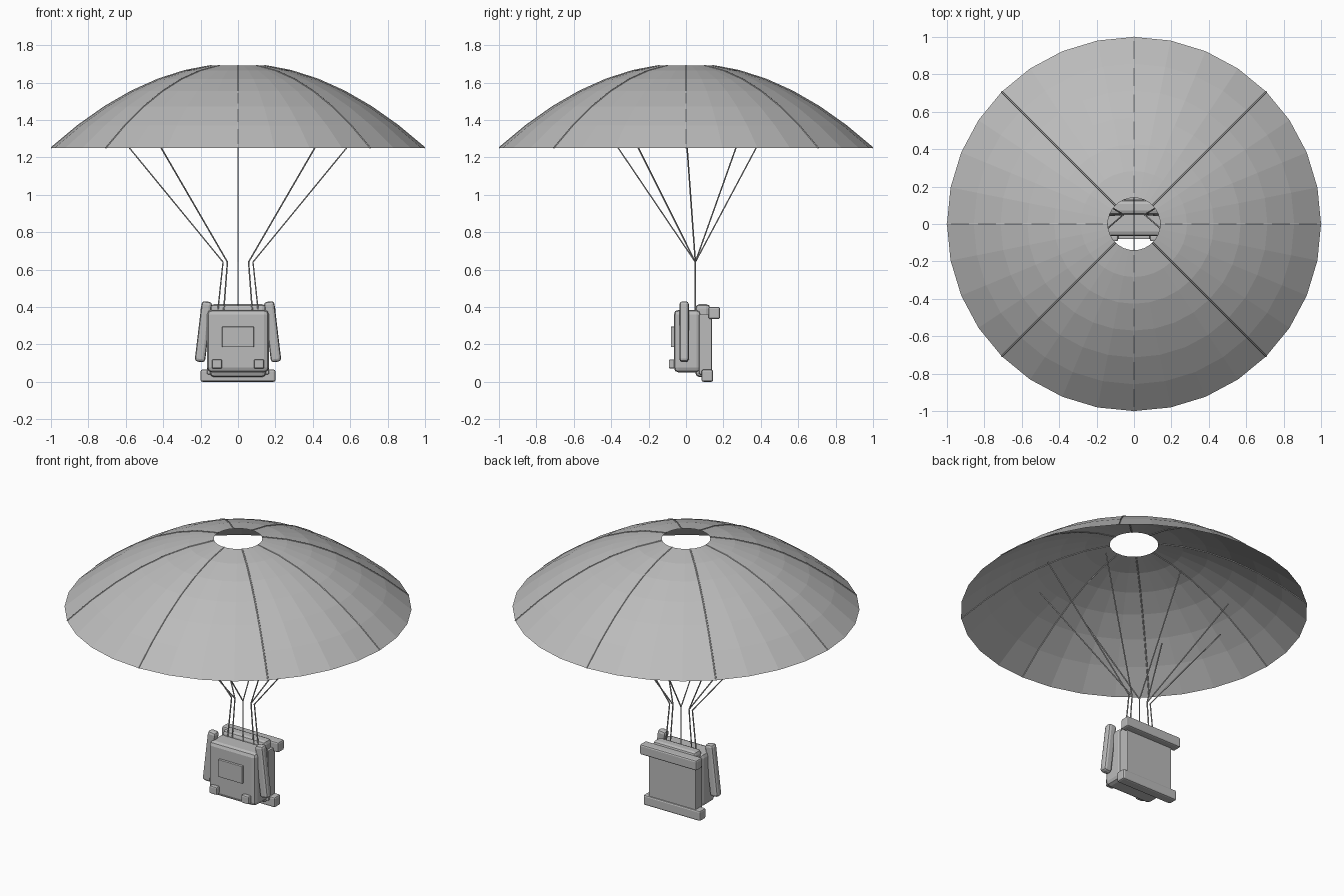
import bpy, bmesh, math
from mathutils import Vector

if "Cube" in bpy.data.objects:
    bpy.data.objects.remove(bpy.data.objects["Cube"])

# One grey for everything
grey = bpy.data.materials.new("matte_grey")
grey.use_nodes = True
colour = (0.5, 0.5, 0.5, 1)
grey.diffuse_color = colour
grey.node_tree.nodes["Principled BSDF"].inputs["Base Color"].default_value = colour


def finish(name, bm):
    mesh = bpy.data.meshes.new(name)
    bm.normal_update()
    bm.to_mesh(mesh)
    bm.free()
    mesh.materials.append(grey)
    obj = bpy.data.objects.new(name, mesh)
    bpy.context.collection.objects.link(obj)
    return obj


def rounded_box(name, low, high, bevel, tilt=0):
    """Box between two corners with bevelled edges, tilted about y."""
    low, high = Vector(low), Vector(high)
    size = high - low
    bm = bmesh.new()
    bmesh.ops.create_cube(bm, size=1)
    bmesh.ops.scale(bm, vec=size, verts=bm.verts)
    bmesh.ops.bevel(bm, geom=bm.edges[:], offset=bevel, segments=2,
                    profile=0.5, affect='EDGES')
    obj = finish(name, bm)
    obj.location = (low + high) / 2
    obj.rotation_euler.y = tilt
    return obj


def cord(name, points, radius):
    """Thin round cord through a list of points."""
    curve = bpy.data.curves.new(name, 'CURVE')
    curve.dimensions = '3D'
    curve.bevel_depth = radius
    curve.bevel_resolution = 1
    curve.use_fill_caps = True
    spline = curve.splines.new('POLY')
    spline.points.add(len(points) - 1)
    for p, co in zip(spline.points, points):
        p.co = (*co, 1)
    curve.materials.append(grey)
    obj = bpy.data.objects.new(name, curve)
    bpy.context.collection.objects.link(obj)


# Canopy: open parabolic dome with a vent hole
SIDES, RINGS, VENT = 32, 6, 0.14


def dome(r, angle):
    return Vector((r * math.cos(angle), r * math.sin(angle), 1.7 - 0.45 * r * r))


radii = [VENT + (1 - VENT) * i / RINGS for i in range(RINGS + 1)]
bm = bmesh.new()
rings = [[bm.verts.new(dome(r, math.tau * s / SIDES)) for s in range(SIDES)]
         for r in radii]
for inner, outer in zip(rings, rings[1:]):
    for s in range(SIDES):
        n = (s + 1) % SIDES
        bm.faces.new((inner[s], outer[s], outer[n], inner[n]))
finish("canopy", bm)

# Seams over the canopy, and suspension cords below it
for k in range(8):
    a = k * math.tau / 8
    cord(f"seam_{k}", [dome(r, a) for r in radii], 0.004)
    c, s = math.cos(a), math.sin(a)
    cord(f"suspension_cord_{k}",
         [(0.65 * c, 0.42 * s, 1.335), (0.08 * c, 0.05, 0.64),
          (0.11 * c, 0.05, 0.36)], 0.004)

# Pack body
rounded_box("front_pack", (-0.165, -0.065, 0.05), (0.165, 0.08, 0.385), 0.025)
rounded_box("back_pack", (-0.15, 0.05, 0.025), (0.15, 0.13, 0.415), 0.022)
rounded_box("back_panel", (-0.165, 0.07, 0.04), (0.165, 0.138, 0.36), 0.004)
rounded_box("front_plate", (-0.085, -0.08, 0.185), (0.085, -0.06, 0.295), 0.003)

# Cross bars on the back
rounded_box("top_bar", (-0.2, 0.12, 0.335), (0.2, 0.182, 0.4), 0.01)
rounded_box("bottom_bar", (-0.2, 0.083, 0), (0.2, 0.145, 0.065), 0.01)

# Mirrored side rolls and front buckles
for side, label in ((1, "left"), (-1, "right")):
    x = side * 0.185
    rounded_box(f"{label}_side_roll", (x - 0.028, -0.035, 0.105),
                (x + 0.028, 0.015, 0.43), 0.016, tilt=-side * 0.12)
    x = side * 0.112
    rounded_box(f"{label}_buckle", (x - 0.027, -0.092, 0.07),
                (x + 0.027, -0.06, 0.12), 0.008)
